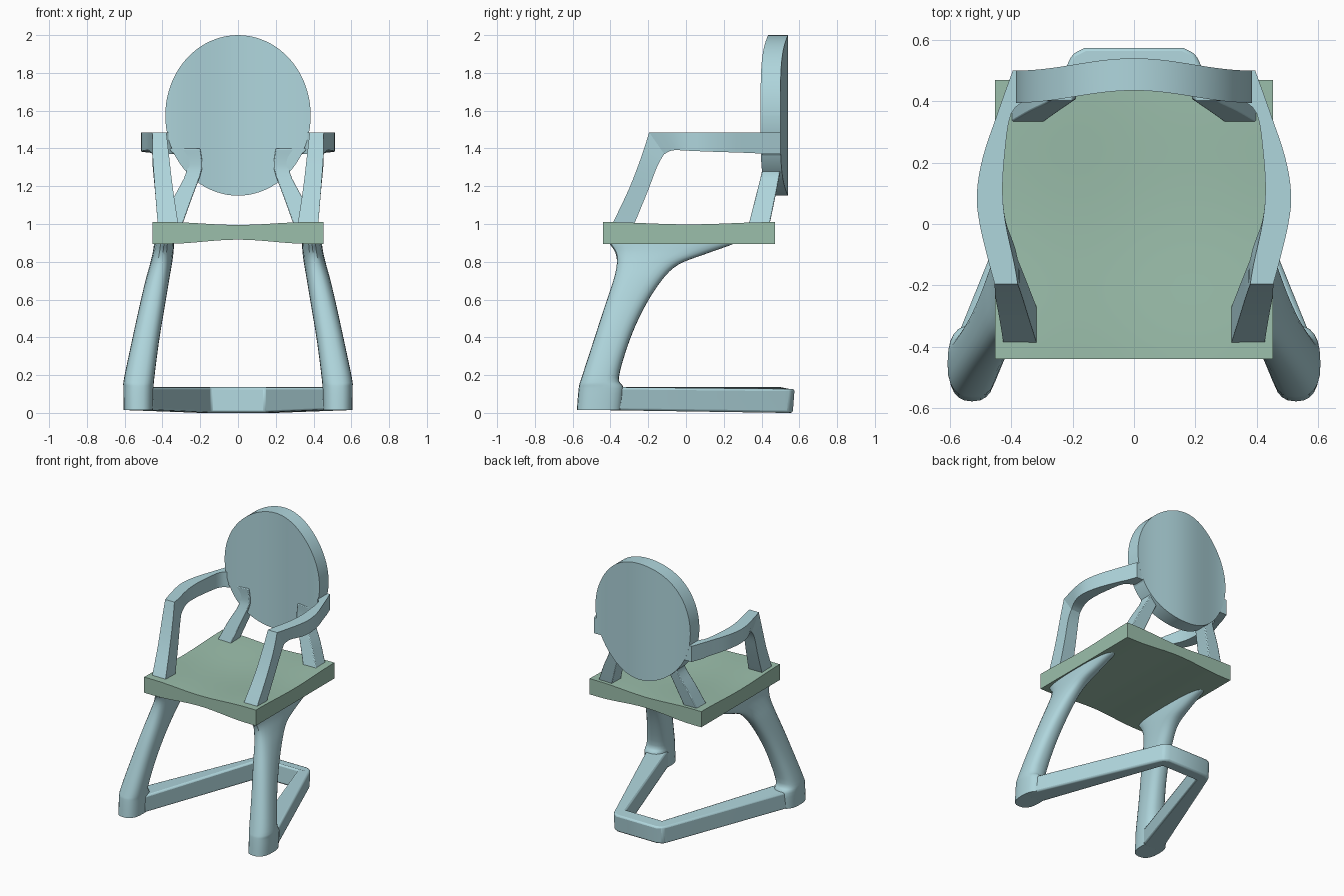
import bpy, bmesh
from math import sin, cos, pi

cube = bpy.data.objects.get("Cube")
if cube:
    bpy.data.objects.remove(cube)


def make_material(name, color):
    mat = bpy.data.materials.new(name)
    mat.use_nodes = True
    mat.diffuse_color = color
    mat.node_tree.nodes["Principled BSDF"].inputs["Base Color"].default_value = color
    return mat


BLUE = make_material("pale blue frame", (0.43, 0.67, 0.72, 1))
GREEN = make_material("sage green seat", (0.33, 0.52, 0.41, 1))


def finish(name, bm, mat, mirror=False, bevel=0, angle=35):
    """Turn a bmesh into a named, shaded object."""
    bmesh.ops.recalc_face_normals(bm, faces=bm.faces[:])
    mesh = bpy.data.meshes.new(name)
    bm.to_mesh(mesh)
    bm.free()
    mesh.materials.append(mat)
    obj = bpy.data.objects.new(name, mesh)
    bpy.context.collection.objects.link(obj)
    bpy.ops.object.select_all(action="DESELECT")
    obj.select_set(True)
    bpy.context.view_layer.objects.active = obj
    bpy.ops.object.shade_smooth_by_angle(angle=angle * pi / 180)
    if bevel:
        mod = obj.modifiers.new("soft edges", "BEVEL")
        mod.width, mod.segments = bevel, 2
    if mirror:
        mod = obj.modifiers.new("other side", "MIRROR")
        mod.use_mirror_merge = False
    return obj


def spline(rows, steps):
    """Catmull-Rom interpolation through rows of numbers."""
    out = []
    for i in range(len(rows) - 1):
        a, b, c, d = (rows[min(max(i + k, 0), len(rows) - 1)] for k in (-1, 0, 1, 2))
        for s in range(steps):
            t = s / steps
            out.append([q + t / 2 * (r - p + t * (2 * p - 5 * q + 4 * r - w + t * (3 * (q - r) + w - p)))
                        for p, q, r, w in zip(a, b, c, d)])
    return out + [rows[-1]]


def loft(name, rows, section, steps=4, bevel=0):
    """Skin rings; a row is inner x, outer x, then y and z of two opposite sides."""
    bm = bmesh.new()
    rings = []
    for xi, xo, ya, za, yb, zb in spline(rows, steps):
        rings.append([bm.verts.new((xi + (xo - xi) * u, ya + (yb - ya) * v, za + (zb - za) * v))
                      for u, v in section])
    n = len(section)
    for r, s in zip(rings, rings[1:]):
        for i in range(n):
            j = (i + 1) % n
            bm.faces.new((r[i], r[j], s[j], s[i]))
    bm.faces.new(rings[0])
    bm.faces.new(rings[-1])
    return finish(name, bm, BLUE, mirror=True, bevel=bevel)


def power(v, e):
    return abs(v) ** e * (1 if v > 0 else -1)


SQUARE = [(0, 0), (1, 0), (1, 1), (0, 1)]
ROUND = [(0.5 + power(cos(k * pi / 12), 0.8) / 2, 0.5 + power(sin(k * pi / 12), 0.8) / 2)
         for k in range(24)]

# Seat: square slab with a gentle dip, arched underneath
bm = bmesh.new()
bmesh.ops.create_grid(bm, x_segments=24, y_segments=24, size=1)
ext = bmesh.ops.extrude_face_region(bm, geom=bm.faces[:])
top = {v for v in ext["geom"] if isinstance(v, bmesh.types.BMVert)}
for v in bm.verts:
    across = (1 + cos(pi * min(1, abs(v.co.x) * 1.2))) / 2
    along = (1 + cos(pi * v.co.y)) / 2
    v.co.z = 1.01 - 0.015 * across - 0.012 * along if v in top else 0.895 + 0.022 * across
    v.co.x *= 0.453
    v.co.y = 0.015 + v.co.y * 0.455
finish("seat", bm, GREEN)

# Backrest: oval panel, bowed backward
bm = bmesh.new()
strips = []
COLS = 40
for i in range(COLS + 1):
    t = pi * i / COLS
    x, h = -0.385 * cos(t), 0.425 * max(sin(t), 0.002)
    y = 0.52 + 0.02 * cos(pi * x / 0.385)
    strips.append([bm.verts.new(p) for p in ((x, y, 1.575 + h), (x, y, 1.575 - h),
                                             (x, y - 0.105, 1.575 - h), (x, y - 0.105, 1.575 + h))])
for a, b in zip(strips, strips[1:]):
    for i in range(4):
        j = (i + 1) % 4
        bm.faces.new((a[i], a[j], b[j], b[i]))
bm.faces.new(strips[0])
bm.faces.new(strips[-1])
finish("backrest", bm, BLUE)

# Armrests and their front posts share one mitred corner
corner = (0.379, 0.454, -0.195, 1.485, -0.115, 1.37)
loft("armrests", [
    corner,
    (0.39, 0.472, -0.13, 1.485, -0.07, 1.39),
    (0.418, 0.503, 0, 1.485, 0.01, 1.388),
    (0.428, 0.512, 0.1, 1.485, 0.1, 1.384),
    (0.422, 0.492, 0.22, 1.485, 0.22, 1.38),
    (0.4, 0.445, 0.36, 1.485, 0.36, 1.375),
    (0.34, 0.424, 0.42, 1.485, 0.42, 1.37),
    (0.33, 0.395, 0.5, 1.485, 0.5, 1.37)], SQUARE)
loft("arm_posts", [
    corner,
    (0.365, 0.452, -0.235, 1.36, -0.15, 1.31),
    (0.345, 0.44, -0.3, 1.19, -0.2, 1.18),
    (0.318, 0.426, -0.385, 1.01, -0.27, 1.01),
    (0.313, 0.424, -0.4, 0.97, -0.29, 0.97)], SQUARE)

# Rear struts splay from the backrest to the seat
loft("back_struts", [
    (0.2, 0.37, 0.4, 1.4, 0.5, 1.4),
    (0.19, 0.305, 0.405, 1.33, 0.502, 1.33),
    (0.196, 0.276, 0.4, 1.27, 0.497, 1.27),
    (0.243, 0.34, 0.368, 1.14, 0.472, 1.14),
    (0.29, 0.397, 0.335, 1.01, 0.445, 1.01),
    (0.305, 0.415, 0.325, 0.97, 0.435, 0.97)], SQUARE, bevel=0.008)

# Legs: rounded, raked, flaring into a tongue under the seat
loft("legs", [
    (0.45, 0.605, -0.578, 0.015, -0.34, 0.015),
    (0.447, 0.607, -0.568, 0.13, -0.33, 0.13),
    (0.443, 0.603, -0.555, 0.18, -0.355, 0.19),
    (0.418, 0.562, -0.49, 0.38, -0.3, 0.38),
    (0.39, 0.525, -0.435, 0.55, -0.225, 0.55),
    (0.365, 0.49, -0.385, 0.7, -0.13, 0.7),
    (0.35, 0.466, -0.366, 0.79, -0.04, 0.785),
    (0.342, 0.452, -0.375, 0.85, 0.1, 0.84),
    (0.339, 0.445, -0.405, 0.895, 0.24, 0.89),
    (0.339, 0.443, -0.41, 0.91, 0.27, 0.91)], ROUND)

# Floor runner: one bar from foot to foot around the back
half = [(0.605, -0.44), (0.215, 0.525), (0.2, 0.555), (0.16, 0.575)]
inner = [(0.145, 0.485), (0.45, -0.44)]
outline = half + [(-x, y) for x, y in reversed(half)]
outline += [(-x, y) for x, y in reversed(inner)] + inner
bm = bmesh.new()
low = [bm.verts.new((x, y - 0.01 * (y > 0), 0.008 - 0.015 * y)) for x, y in outline]
high = [bm.verts.new((x, y, 0.137 - 0.01 * (y > 0.5))) for x, y in outline]
bm.faces.new(low)
bm.faces.new(high)
for i in range(len(low)):
    j = (i + 1) % len(low)
    bm.faces.new((low[i], low[j], high[j], high[i]))
finish("floor_runner", bm, BLUE, bevel=0.012)
